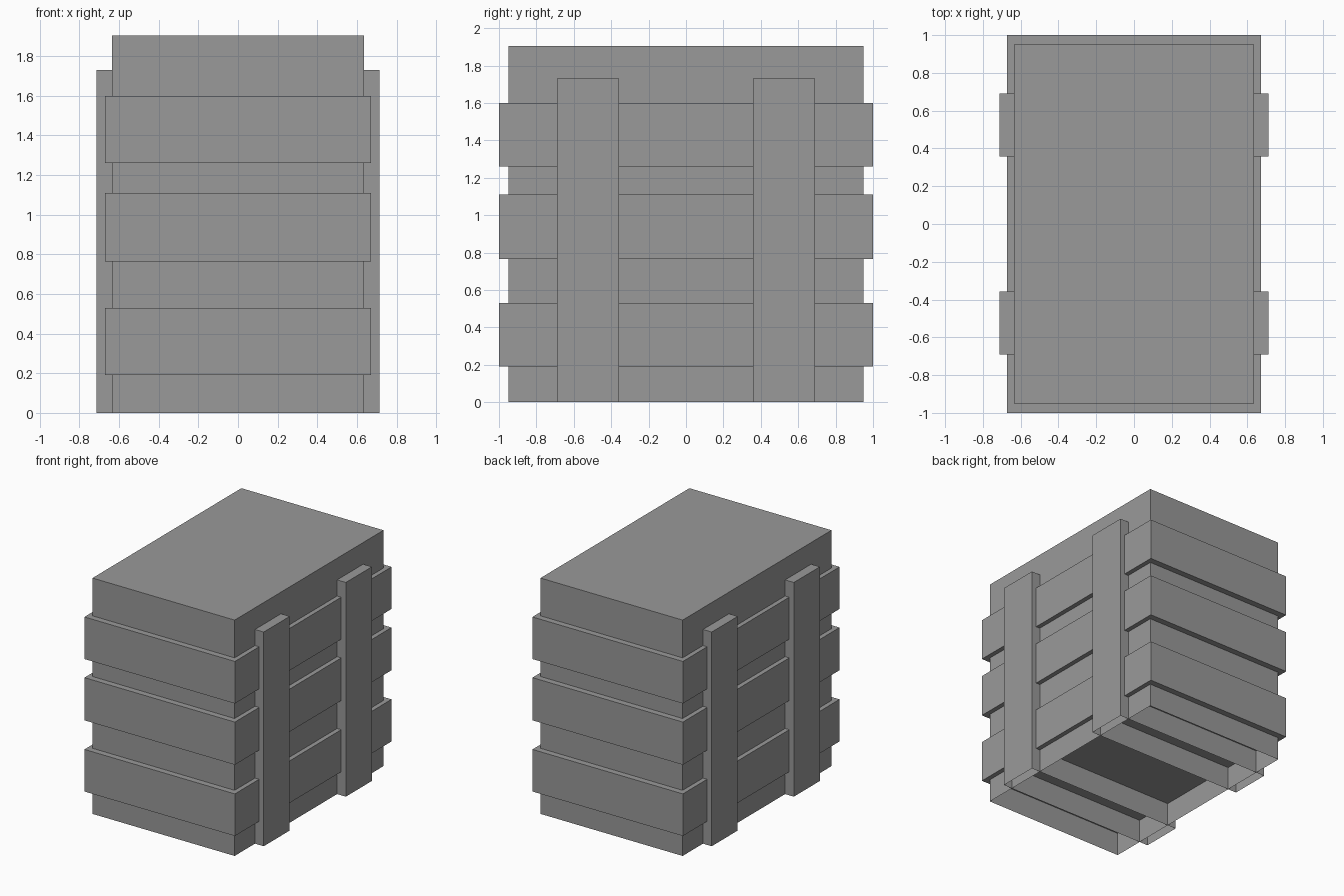
import bpy, bmesh
from mathutils import Matrix, Vector

if "Cube" in bpy.data.objects:
    bpy.data.objects.remove(bpy.data.objects["Cube"], do_unlink=True)

# Single plain grey
grey = bpy.data.materials.new("plain_grey")
grey.use_nodes = True
colour = (0.32, 0.32, 0.32, 1.0)
grey.diffuse_color = colour
grey.node_tree.nodes["Principled BSDF"].inputs["Base Color"].default_value = colour


def box(name, xs, ys, zs, open_bottom=False):
    """Box between (min, max) pairs, optionally without its underside."""
    size = Vector((xs[1] - xs[0], ys[1] - ys[0], zs[1] - zs[0]))
    centre = Vector((sum(xs) / 2, sum(ys) / 2, sum(zs) / 2))
    bm = bmesh.new()
    bmesh.ops.create_cube(bm, size=1, matrix=Matrix.LocRotScale(centre, None, size))
    bm.normal_update()
    if open_bottom:
        under = [f for f in bm.faces if f.normal.z < -0.9]
        bmesh.ops.delete(bm, geom=under, context='FACES')
    mesh = bpy.data.meshes.new(name)
    bm.to_mesh(mesh)
    bm.free()
    mesh.materials.append(grey)
    obj = bpy.data.objects.new(name, mesh)
    bpy.context.collection.objects.link(obj)
    return obj


# Crate body, open underneath
box("crate_body", (-0.635, 0.635), (-0.95, 0.95), (0, 1.905), open_bottom=True)

# Horizontal bands wrapping the body; the lowest one closes the floor
for level, zs in zip(("lower", "middle", "upper"),
                     ((0.19, 0.53), (0.765, 1.11), (1.26, 1.60))):
    box(level + "_band", (-0.672, 0.672), (-1, 1), zs)

# Upright battens passing across the crate, showing on both sides
for place, ys in (("front", (-0.69, -0.358)), ("back", (0.358, 0.69))):
    box(place + "_batten", (-0.713, 0.713), ys, (0, 1.73), open_bottom=True)
